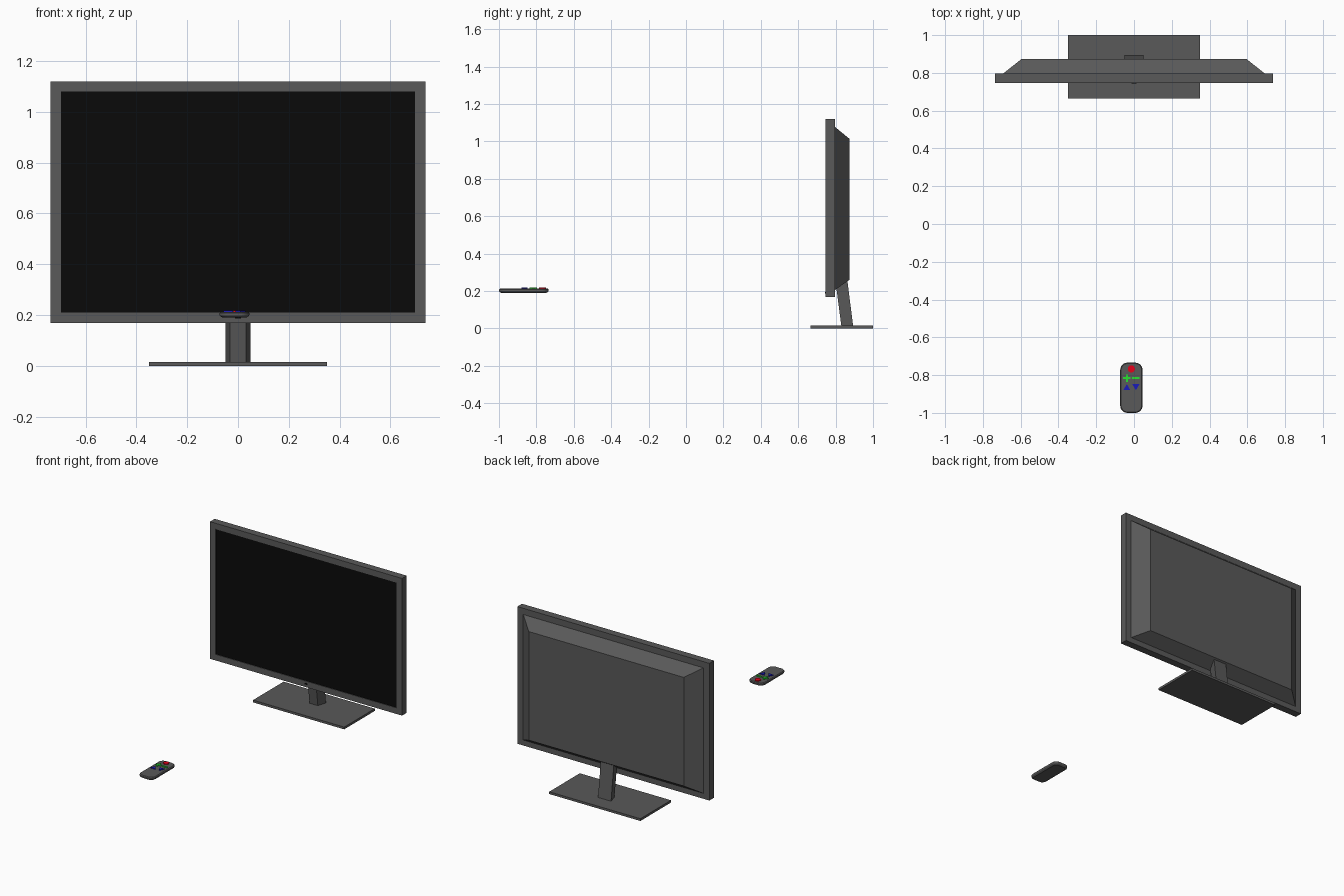
import bpy, bmesh, math
from mathutils import Vector

if "Cube" in bpy.data.objects:
    bpy.data.objects.remove(bpy.data.objects["Cube"])


def material(name, rgb):
    m = bpy.data.materials.new(name)
    m.diffuse_color = (*rgb, 1)
    m.use_nodes = True
    m.node_tree.nodes["Principled BSDF"].inputs["Base Color"].default_value = m.diffuse_color
    return m


GREY = material("dark_grey", (0.1, 0.1, 0.1))
BLACK = material("screen_black", (0.003, 0.003, 0.003))
RED = material("red", (0.8, 0.0, 0.01))
GREEN = material("green", (0.02, 0.75, 0.03))
BLUE = material("blue", (0.01, 0.01, 0.5))


def loft(name, rings, mat, cap_start=True, cap_end=True):
    """Skin a list of equally sized point rings."""
    bm = bmesh.new()
    rows = [[bm.verts.new(p) for p in ring] for ring in rings]
    n = len(rows[0])
    for a, b in zip(rows, rows[1:]):
        for i in range(n):
            j = (i + 1) % n
            bm.faces.new((a[i], a[j], b[j], b[i]))
    if cap_start:
        bm.faces.new(rows[0])
    if cap_end:
        bm.faces.new(rows[-1])
    bmesh.ops.recalc_face_normals(bm, faces=bm.faces)
    mesh = bpy.data.meshes.new(name)
    bm.to_mesh(mesh)
    bm.free()
    mesh.materials.append(mat)
    ob = bpy.data.objects.new(name, mesh)
    bpy.context.collection.objects.link(ob)
    return ob


def upright(hx, z0, z1, y):
    return [(-hx, y, z0), (hx, y, z0), (hx, y, z1), (-hx, y, z1)]


def prism(name, outline, z0, z1, mat):
    return loft(name, [[(x, y, z) for x, y in outline] for z in (z0, z1)], mat)


def rounded_rect(cx, cy, hx, hy, r, z, inset=0, seg=6):
    pts = []
    for k, (sx, sy) in enumerate([(1, 1), (-1, 1), (-1, -1), (1, -1)]):
        for i in range(seg + 1):
            a = math.radians(90 * (k + i / seg))
            rr = r - inset
            pts.append((cx + sx * (hx - r) + rr * math.cos(a),
                        cy + sy * (hy - r) + rr * math.sin(a), z))
    return pts


# Television: bezel, screen, tapered back, sensor
loft("frame", [upright(0.696, 0.21, 1.079, 0.752), upright(0.696, 0.21, 1.079, 0.746),
               upright(0.737, 0.168, 1.12, 0.746), upright(0.737, 0.168, 1.12, 0.797),
               upright(0.692, 0.206, 1.077, 0.797)], GREY, False, False)
loft("screen", [upright(0.696, 0.21, 1.079, 0.75)], BLACK, True, False)
loft("back_panel", [upright(0.692, 0.206, 1.077, 0.797),
                    upright(0.595, 0.26, 1.014, 0.874)], GREY, False, True)
loft("sensor", [upright(0.012, 0.186, 0.196, 0.744),
                upright(0.012, 0.186, 0.196, 0.75)], BLACK)

# Stand: leaning neck with slanted sides, flat base
loft("stand_neck", [[(-0.032, f, z), (0.032, f, z), (0.05, b, z), (-0.05, b, z)]
                    for f, b, z in [(0.831, 0.894, 0.01), (0.798, 0.862, 0.262)]], GREY)
prism("stand_base", [(-0.35, 0.665), (0.35, 0.665), (0.35, 1.0), (-0.35, 1.0)],
      0, 0.016, GREY)

# Remote control body with softened top and bottom edges
RX = -0.014
loft("remote_body", [rounded_rect(RX, -0.867, 0.059, 0.133, 0.038, z, inset)
                     for z, inset in [(0.19, 0.012), (0.197, 0.002), (0.201, 0),
                                      (0.208, 0), (0.213, 0.005)]], GREY)

# Remote buttons
B0, B1 = 0.21, 0.219


def polygon(cx, cy, r, n, start=0):
    return [(cx + r * math.cos(start + math.tau * i / n),
             cy + r * math.sin(start + math.tau * i / n)) for i in range(n)]


LX, RXB, GY = RX - 0.024, RX + 0.024, -0.816
w, t = 0.02, 0.005
prism("power_button", polygon(RX, -0.767, 0.019, 24), B0, B1, RED)
plus = [(t, t), (t, w), (-t, w), (-t, t), (-w, t), (-w, -t),
        (-t, -t), (-t, -w), (t, -w), (t, -t), (w, -t), (w, t)]
prism("plus_button", [(LX + x, GY + y) for x, y in plus], B0, B1, GREEN)
prism("minus_button", [(RXB + x, GY + y) for x, y in [(-w, -t), (w, -t), (w, t), (-w, t)]],
      B0, B1, GREEN)
for name, cx, s in [("up_button", LX, 1), ("down_button", RXB, -1)]:
    prism(name, [(cx - 0.019, -0.864 - s * 0.016), (cx + 0.019, -0.864 - s * 0.016),
                 (cx, -0.864 + s * 0.016)], B0, B1, BLUE)
